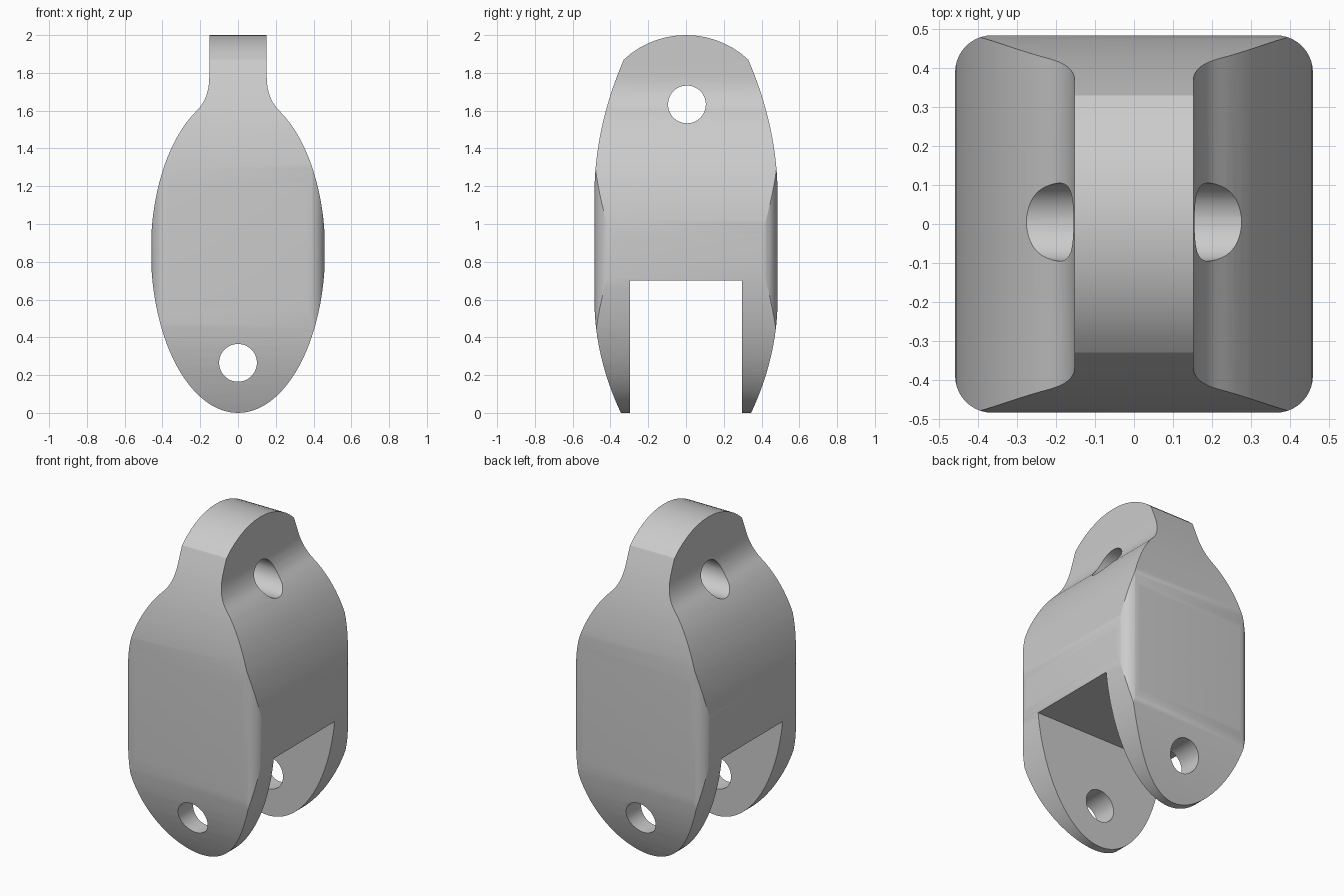
import bpy, bmesh, math
from mathutils import Vector

if "Cube" in bpy.data.objects:
    bpy.data.objects.remove(bpy.data.objects["Cube"])


def prism(name, pts, axis, lo, hi):
    """Extrude a 2D outline along an axis between lo and hi."""
    place = {'X': lambda u, v, w: (w, u, v),
             'Y': lambda u, v, w: (u, w, v),
             'Z': lambda u, v, w: (u, v, w)}[axis]
    bm = bmesh.new()
    face = bm.faces.new([bm.verts.new(place(u, v, lo)) for u, v in pts])
    ext = bmesh.ops.extrude_face_region(bm, geom=[face])
    moved = [g for g in ext['geom'] if isinstance(g, bmesh.types.BMVert)]
    bmesh.ops.translate(bm, verts=moved, vec=Vector(place(0, 0, hi - lo)))
    bmesh.ops.recalc_face_normals(bm, faces=bm.faces)
    mesh = bpy.data.meshes.new(name)
    bm.to_mesh(mesh)
    bm.free()
    ob = bpy.data.objects.new(name, mesh)
    bpy.context.collection.objects.link(ob)
    return ob


def arc(cu, cv, ru, rv, a0, a1, n):
    return [(cu + ru * math.cos(math.radians(a0 + (a1 - a0) * i / n)),
             cv + rv * math.sin(math.radians(a0 + (a1 - a0) * i / n))) for i in range(n + 1)]


def mirrored(half):
    """Mirror a right-hand outline (bottom to top) to the left."""
    return half + [(-u, v) for u, v in reversed(half) if u > 1e-5]


def cut(target, tool, op):
    mod = target.modifiers.new(tool.name, 'BOOLEAN')
    mod.operation, mod.solver, mod.object = op, 'EXACT', tool
    bpy.context.view_layer.objects.active = target
    bpy.ops.object.modifier_apply(modifier=mod.name)
    bpy.data.objects.remove(tool)


# Front outline: egg-shaped body, fillet, narrow neck
W = 0.461
end = math.degrees(math.asin(0.74 / 0.84))
front = [(0, 0)] + arc(0, 0.86, W, 0.86, -90, 0, 28)[1:] + arc(0, 0.86, W, 0.84, 0, end, 22)[1:]
p0, p1, p2 = Vector(front[-1]), Vector((0.152, 1.665)), Vector((0.152, 1.78))
for i in range(1, 11):
    t = i / 10
    front.append(tuple(p0 * (1 - t) ** 2 + p1 * 2 * t * (1 - t) + p2 * t * t))
front.append((0.152, 2.2))
link = prism("finger_link", mirrored(front), 'Y', -0.6, 0.6)

# Side outline: barrel flanks with a shallow rounded crown
side = [(0.485 - 0.389 * (0.6 - z) ** 2, z) for z in [0.05 * i for i in range(12)]]
side += [(0.485, 0.6), (0.485, 1.15)]
side += [(0.485 - 0.3 * (0.045 * i) ** 2, 1.15 + 0.045 * i) for i in range(1, 17)]
a = math.degrees(math.atan2(0.354, 0.33))
side += arc(0, 1.516, 0.484, 0.484, a, 90, 7)[1:-1] + [(0, 2.0)]
cut(link, prism("side_outline", mirrored(side), 'X', -0.7, 0.7), 'INTERSECT')

# Plan outline: rounded vertical corners
R, X, Y = 0.095, 0.459, 0.484
plan = []
for k, (sx, sy) in enumerate([(1, 1), (-1, 1), (-1, -1), (1, -1)]):
    plan += arc(sx * (X - R), sy * (Y - R), R, R, 90 * k, 90 * k + 90, 10)
cut(link, prism("plan_outline", plan, 'Z', -0.3, 2.3), 'INTERSECT')

# Fork slot and the two crossing pin holes
slot = [(-0.297, -0.3), (0.297, -0.3), (0.297, 0.7), (-0.297, 0.7)]
cut(link, prism("fork_slot", slot, 'X', -0.8, 0.8), 'DIFFERENCE')
cut(link, prism("lower_pin_hole", arc(0, 0.265, 0.1, 0.1, 0, 352.5, 47), 'Y', -0.8, 0.8), 'DIFFERENCE')
cut(link, prism("upper_pin_hole", arc(0.005, 1.633, 0.1, 0.1, 0, 352.5, 47), 'X', -0.8, 0.8), 'DIFFERENCE')

# Smooth the curved surfaces, keep real edges crisp
bpy.ops.object.select_all(action='DESELECT')
link.select_set(True)
bpy.context.view_layer.objects.active = link
bpy.ops.object.shade_smooth_by_angle(angle=math.radians(20))
